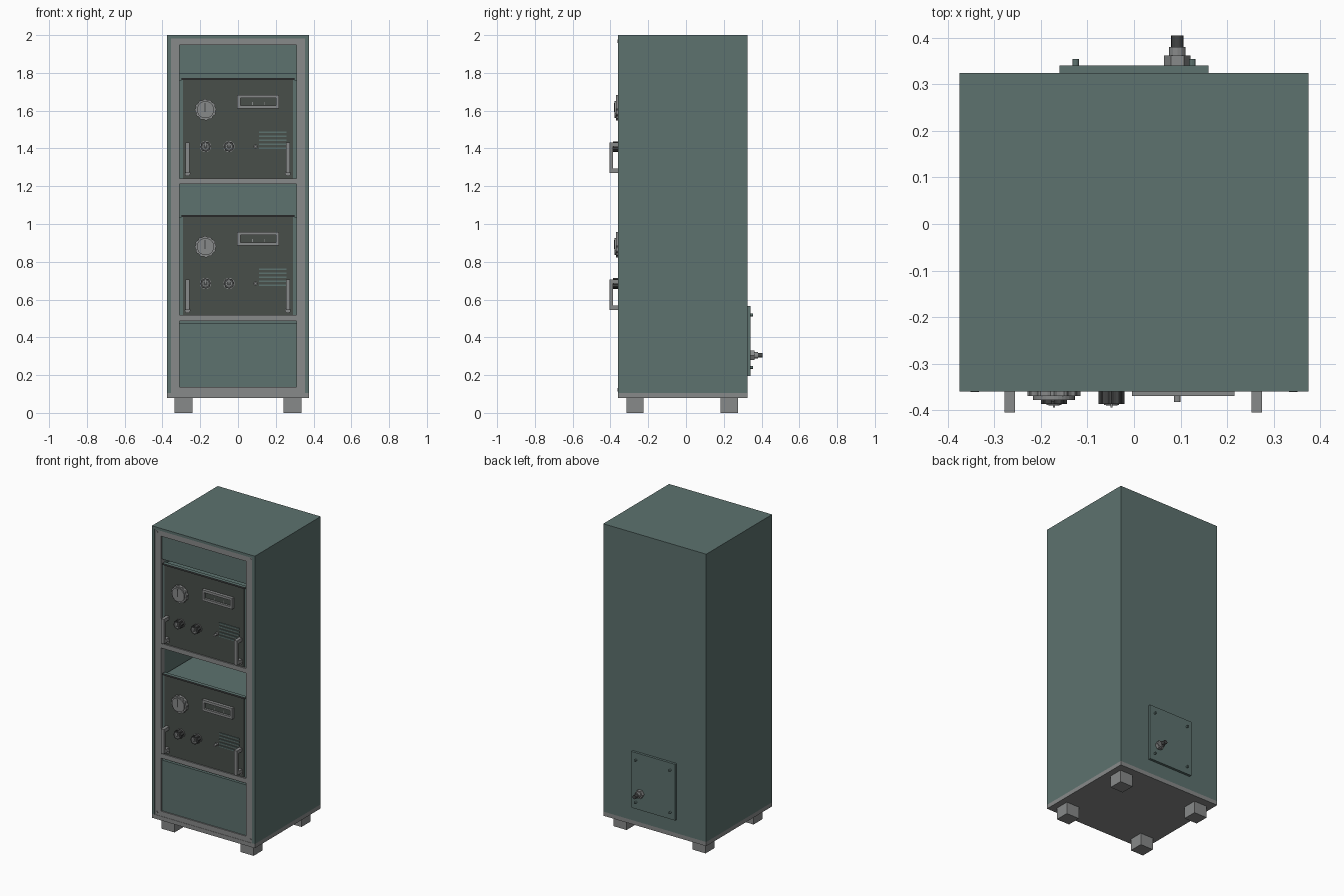
import bpy, bmesh, math

if "Cube" in bpy.data.objects:
    bpy.data.objects.remove(bpy.data.objects["Cube"])


def mat(name, rgb):
    m = bpy.data.materials.new(name)
    m.diffuse_color = (*rgb, 1)
    m.use_nodes = True
    m.node_tree.nodes["Principled BSDF"].inputs["Base Color"].default_value = m.diffuse_color
    return m


GREEN = mat("cabinet green", (0.109, 0.168, 0.158))
GREY = mat("frame grey", (0.245, 0.252, 0.252))
DARK = mat("panel charcoal", (0.066, 0.077, 0.068))
BLACK = mat("knob dark grey", (0.055, 0.058, 0.058))


def finish(bm, name, m):
    bmesh.ops.recalc_face_normals(bm, faces=bm.faces)
    me = bpy.data.meshes.new(name)
    bm.to_mesh(me)
    bm.free()
    me.materials.append(m)
    ob = bpy.data.objects.new(name, me)
    bpy.context.collection.objects.link(ob)
    return ob


def box(name, m, x, y, z):
    """Box from (min, max) on each axis."""
    bm = bmesh.new()
    bmesh.ops.create_cube(bm, size=1)
    for v in bm.verts:
        for i, (a, b) in enumerate((x, y, z)):
            v.co[i] = a + (v.co[i] + 0.5) * (b - a)
    return finish(bm, name, m)


def disc(name, m, x, z, r, y0, y1, n=24, ridge=1.0):
    """Cylinder along y; ridge < 1 gives a knurled rim."""
    bm = bmesh.new()
    rings = []
    for y in (y0, y1):
        ring = []
        for i in range(n):
            rr = r * (ridge if (i // 2) % 2 else 1)
            a = 2 * math.pi * i / n
            ring.append(bm.verts.new((x + rr * math.cos(a), y, z + rr * math.sin(a))))
        rings.append(ring)
        bm.faces.new(ring)
    for i in range(n):
        j = (i + 1) % n
        bm.faces.new((rings[0][i], rings[0][j], rings[1][j], rings[1][i]))
    return finish(bm, name, m)


def frame(name, m, x, z, t, y):
    """Rectangular frame of bar width t."""
    box(name + "_left", m, (x[0], x[0] + t), y, z)
    box(name + "_right", m, (x[1] - t, x[1]), y, z)
    box(name + "_top", m, (x[0] + t, x[1] - t), y, (z[1] - t, z[1]))
    box(name + "_bottom", m, (x[0] + t, x[1] - t), y, (z[0], z[0] + t))


# Cabinet shell, open at the front
F, B = -0.36, 0.325
for s, side in ((-1, "left"), (1, "right")):
    box("shell_" + side, GREEN, sorted((s * 0.375, s * 0.355)), (F, B), (0.105, 2.0))
box("shell_top", GREEN, (-0.355, 0.355), (F, B), (1.983, 2.0))
box("shell_back", GREEN, (-0.355, 0.355), (0.305, B), (0.105, 1.983))

# Base slab and feet
box("base", GREY, (-0.375, 0.375), (F, B), (0.078, 0.105))
for x in (-0.288, 0.288):
    for y in (-0.27, 0.228):
        box("foot", GREY, (x - 0.047, x + 0.047), (y - 0.046, y + 0.046), (0, 0.079))

# Front frame with corner screws
for s, side in ((-1, "left"), (1, "right")):
    box("frame_" + side, GREY, sorted((s * 0.355, s * 0.31)), (-0.358, -0.32), (0.105, 1.983))
    box("inner_wall_" + side, GREEN, sorted((s * 0.355, s * 0.312)), (-0.32, 0.305), (0.105, 1.983))
    for z in (0.122, 1.968):
        disc("frame_screw", GREY, s * 0.342, z, 0.009, -0.356, -0.3615, 12)
box("frame_top", GREY, (-0.31, 0.31), (-0.358, -0.32), (1.948, 1.983))
box("frame_bottom", GREY, (-0.31, 0.31), (-0.358, -0.32), (0.105, 0.138))

# Blank panels above and below the units
box("upper_blank_panel", GREEN, (-0.31, 0.31), (-0.35, -0.33), (1.795, 1.948))
box("lower_blank_panel", GREEN, (-0.31, 0.31), (-0.35, -0.33), (0.138, 0.472))


def handle(x, z):
    """Pull handle with two posts and a screw below."""
    w = (x - 0.011, x + 0.011)
    box("handle_grip", GREY, w, (-0.405, -0.386), (z, z + 0.162))
    for za in (z, z + 0.139):
        box("handle_post", GREY, w, (-0.386, -0.348), (za, za + 0.023))
    disc("handle_screw", GREY, x, z - 0.002, 0.015, -0.348, -0.358, 16)


def unit(d):
    """Instrument drawer; d shifts it in z."""
    face = -0.35
    box("unit_case", GREEN, (-0.295, 0.295), (-0.335, 0.28), (1.242 + d, 1.762 + d))
    box("unit_face", DARK, (-0.29, 0.29), (face, -0.333), (1.242 + d, 1.762 + d))
    for s in (-1, 1):
        box("unit_side_edge", GREEN, sorted((s * 0.29, s * 0.31)), (-0.345, -0.333), (1.242 + d, 1.762 + d))
    box("unit_top_lip", GREEN, (-0.3, 0.3), (-0.356, -0.333), (1.762 + d, 1.772 + d))
    box("unit_lip_edge", BLACK, (-0.3, 0.3), (-0.358, -0.356), (1.762 + d, 1.772 + d))
    box("unit_shelf", GREY, (-0.31, 0.31), (-0.358, -0.32), (1.212 + d, 1.242 + d))
    box("unit_shelf_tray", GREEN, (-0.31, 0.31), (-0.32, 0.305), (1.215 + d, 1.241 + d))
    # large dial with pointer
    z = 1.605 + d
    disc("dial_base", GREY, -0.172, z, 0.057, face, -0.37, 48, 0.93)
    disc("dial_cap", GREY, -0.172, z, 0.045, -0.37, -0.378, 32)
    box("dial_pointer", BLACK, (-0.178, -0.171), (-0.382, -0.377), (z - 0.012, z + 0.035))
    # small knobs
    for x in (-0.172, -0.048):
        zk = 1.41 + d
        disc("knob_collar", GREY, x, zk, 0.030, face, -0.356, 24)
        disc("knob", BLACK, x, zk, 0.028, -0.356, -0.387, 32, 0.9)
        disc("knob_ring", GREY, x, zk, 0.016, -0.387, -0.389, 16)
        disc("knob_cap", BLACK, x, zk, 0.012, -0.389, -0.390, 16)
        box("knob_pointer", GREY, (x - 0.002, x + 0.002), (-0.394, -0.387), (zk, zk + 0.022))
    # meter display
    zm = (1.611 + d, 1.683 + d)
    frame("display_frame", GREY, (-0.004, 0.216), zm, 0.016, (-0.37, face))
    box("display_screen", DARK, (0.012, 0.2), (-0.356, face), (zm[0] + 0.016, zm[1] - 0.016))
    for x in (0.075, 0.14):
        box("display_mark", GREY, (x, x + 0.004), (-0.358, -0.355), (zm[0] + 0.018, zm[0] + 0.034))
    # toggle switch and vent slats
    disc("toggle_base", GREY, 0.093, 1.41 + d, 0.011, face, -0.36, 12)
    disc("toggle_pin", GREY, 0.093, 1.41 + d, 0.007, -0.36, -0.383, 12)
    for i in range(5):
        zs = 1.398 + i * 0.021 + d
        box("vent_slat", GREEN, (0.112, 0.256), (-0.356, face), (zs, zs + 0.008))
    for x in (-0.267, 0.264):
        handle(x, 1.27 + d)


unit(0)
unit(-0.725)

# Rear access panel with screws and cable gland
box("access_panel", GREEN, (-0.16, 0.16), (B - 0.002, 0.341), (0.195, 0.565))
for x in (-0.125, 0.125):
    for z in (0.24, 0.518):
        disc("access_screw", GREEN, x, z, 0.007, 0.34, 0.355, 12)
disc("gland_flange", GREY, 0.093, 0.305, 0.028, 0.34, 0.362, 6)
disc("gland_nut", GREY, 0.093, 0.305, 0.018, 0.362, 0.38, 12)
disc("cable_end", BLACK, 0.093, 0.305, 0.013, 0.38, 0.405, 16)
